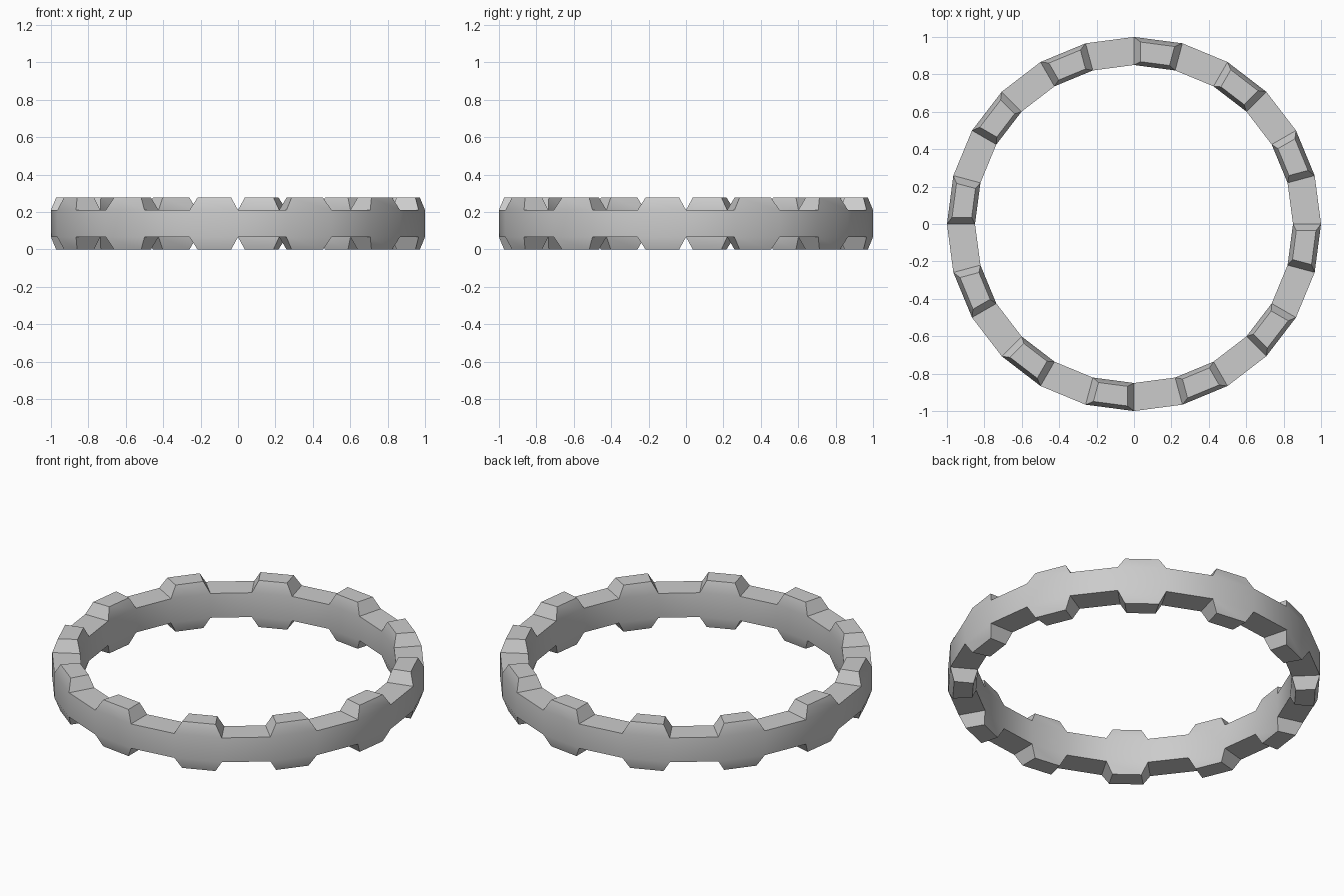
import bpy, bmesh
from math import sin, cos, radians
from mathutils import Vector

if "Cube" in bpy.data.objects:
    bpy.data.objects.remove(bpy.data.objects["Cube"])

SEGMENTS, R_OUT, R_IN = 24, 1.0, 0.85
Z_LOW, Z_HIGH, TOOTH_H, TAPER = 0.066, 0.21, 0.066, 0.70

bm = bmesh.new()

# Plain 24-sided band
rings = []
for r, z in ((R_OUT, Z_LOW), (R_OUT, Z_HIGH), (R_IN, Z_HIGH), (R_IN, Z_LOW)):
    rings.append([bm.verts.new((r * cos(radians(15 * i)), r * sin(radians(15 * i)), z))
                  for i in range(SEGMENTS)])
teeth = []
for i in range(SEGMENTS):
    j = (i + 1) % SEGMENTS
    for k in range(4):
        a, b = rings[k], rings[(k + 1) % 4]
        face = bm.faces.new((a[i], a[j], b[j], b[i]))
        if i % 2 == 1 and k in (1, 3):
            teeth.append((face, 1 if k == 1 else -1))

# Tapered teeth on every second segment, above and below
for face, direction in teeth:
    top = bmesh.ops.extrude_discrete_faces(bm, faces=[face])["faces"][0]
    centre = top.calc_center_median()
    for v in top.verts:
        v.co = centre + (v.co - centre) * TAPER + Vector((0, 0, direction * TOOTH_H))

bmesh.ops.recalc_face_normals(bm, faces=bm.faces)
mesh = bpy.data.meshes.new("toothed_ring")
bm.to_mesh(mesh)
bm.free()
ring = bpy.data.objects.new("toothed_ring", mesh)
bpy.context.collection.objects.link(ring)

# Smooth walls, crisp edges
bpy.context.view_layer.objects.active = ring
ring.select_set(True)
bpy.ops.object.shade_smooth_by_angle(angle=radians(30))
